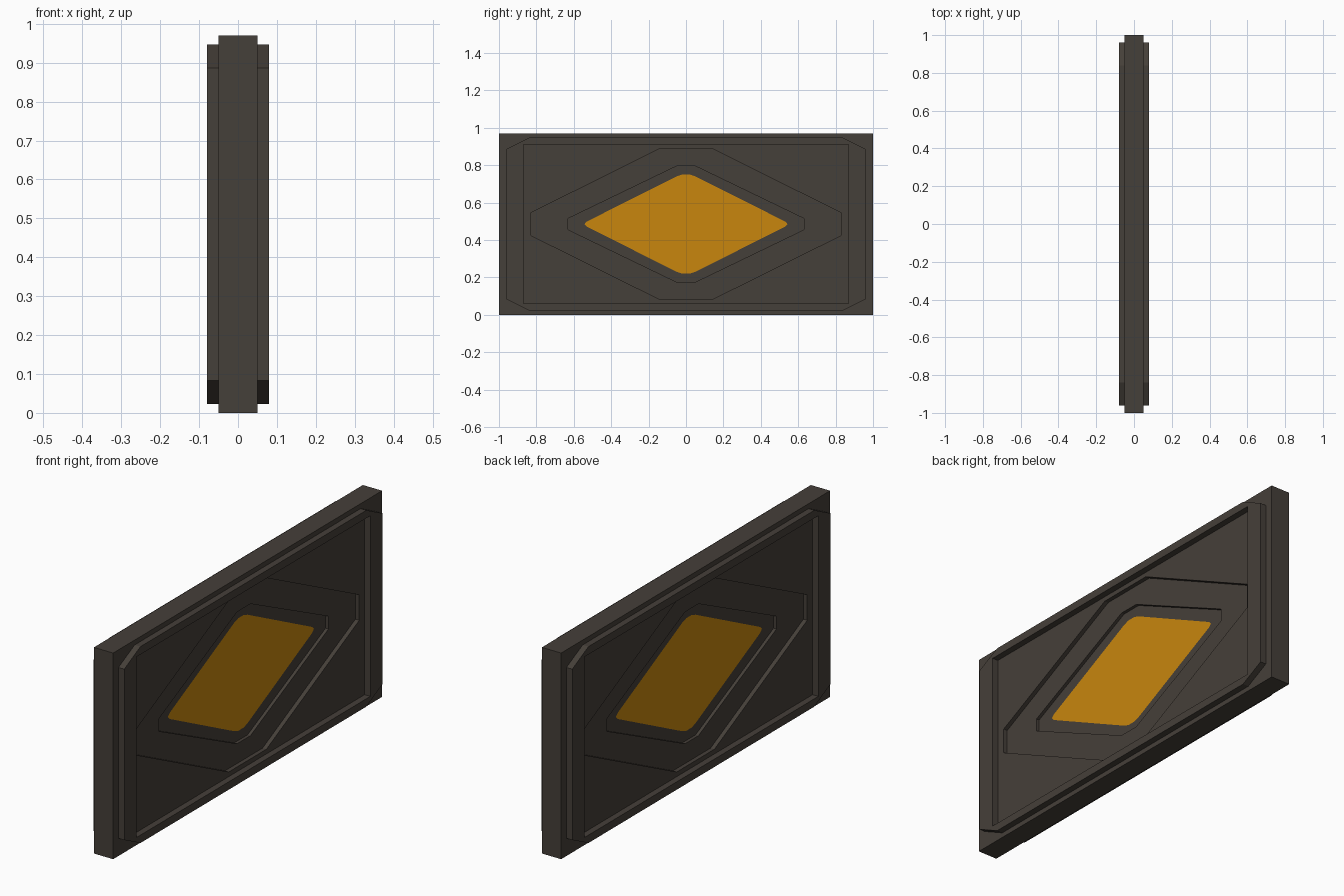
import bpy, bmesh

if "Cube" in bpy.data.objects:
    bpy.data.objects.remove(bpy.data.objects["Cube"])

MID = 0.485  # height of the panel centre


def material(name, rgb):
    m = bpy.data.materials.new(name)
    m.diffuse_color = (*rgb, 1)
    m.use_nodes = True
    m.node_tree.nodes["Principled BSDF"].inputs["Base Color"].default_value = m.diffuse_color
    return m


dark = material("dark brown grey", (0.060, 0.050, 0.041))
amber = material("amber", (0.58, 0.24, 0.004))


def rect(y, z):
    return [(-y, -z), (y, -z), (y, z), (-y, z)]


def octagon(y, z, flat_y, flat_z):
    """Rectangle or diamond with cut corners: half sizes and half flat lengths."""
    return [(-flat_y, -z), (flat_y, -z), (y, -flat_z), (y, flat_z),
            (flat_y, z), (-flat_y, z), (-y, flat_z), (-y, -flat_z)]


def build(name, steps, mat, cap=False):
    """Join successive outlines on the +x side by walls or flat rings, then mirror to -x."""
    bm = bmesh.new()
    rings = []
    for outline, x in steps:
        vs = [bm.verts.new((x, y, MID + z)) for y, z in outline]
        rings.append(vs)
    loops = [[bm.edges.new((vs[i], vs[(i + 1) % len(vs)])) for i in range(len(vs))]
             for vs in rings]
    for k in range(len(steps) - 1):
        a, b = rings[k], rings[k + 1]
        if steps[k][0] is steps[k + 1][0]:      # straight wall
            n = len(a)
            for i in range(n):
                bm.faces.new((a[i], a[(i + 1) % n], b[(i + 1) % n], b[i]))
        else:                                   # flat ring
            bmesh.ops.triangle_fill(bm, use_beauty=True, use_dissolve=False,
                                    edges=loops[k] + loops[k + 1], normal=(1, 0, 0))
    if cap:
        bm.faces.new(rings[-1])
    bmesh.ops.recalc_face_normals(bm, faces=bm.faces[:])
    bm.normal_update()
    # flat areas must look outward along +x
    if sum(f.normal.x * f.calc_area() for f in bm.faces) < 0:
        bmesh.ops.reverse_faces(bm, faces=bm.faces[:])
    me = bpy.data.meshes.new(name)
    bm.to_mesh(me)
    bm.free()
    me.materials.append(mat)
    ob = bpy.data.objects.new(name, me)
    bpy.context.collection.objects.link(ob)
    ob.modifiers.new("both sides", 'MIRROR').use_axis = (True, False, False)
    return ob


# Outlines from the outside in
slab = rect(1.0, 0.485)
frame_outer = octagon(0.96, 0.462, 0.84, 0.402)
frame_inner = rect(0.87, 0.425)
recess = octagon(0.83, 0.403, 0.14, 0.06)
pocket = octagon(0.63, 0.31, 0.05, 0.03)
diamond = [(-0.02, -0.265), (0.02, -0.265), (0.05, -0.255), (0.53, -0.014), (0.543, 0),
           (0.53, 0.014), (0.05, 0.255), (0.02, 0.265), (-0.02, 0.265), (-0.05, 0.255),
           (-0.53, 0.014), (-0.543, 0), (-0.53, -0.014), (-0.05, -0.255)]

# Outer edge of the slab
build("slab_rim", [(slab, 0), (slab, 0.05), (frame_outer, 0.05)], dark)
# Raised frame with cut corners
build("raised_frame", [(frame_outer, 0.05), (frame_outer, 0.08),
                       (frame_inner, 0.08), (frame_inner, 0.05)], dark)
# Inner panel stepping down to the pocket
build("stepped_recess", [(frame_inner, 0.05), (recess, 0.05), (recess, 0.03),
                         (pocket, 0.03), (pocket, 0.015), (diamond, 0.015)], dark)
# Coloured diamond
build("diamond_window", [(diamond, 0.015)], amber, cap=True)
